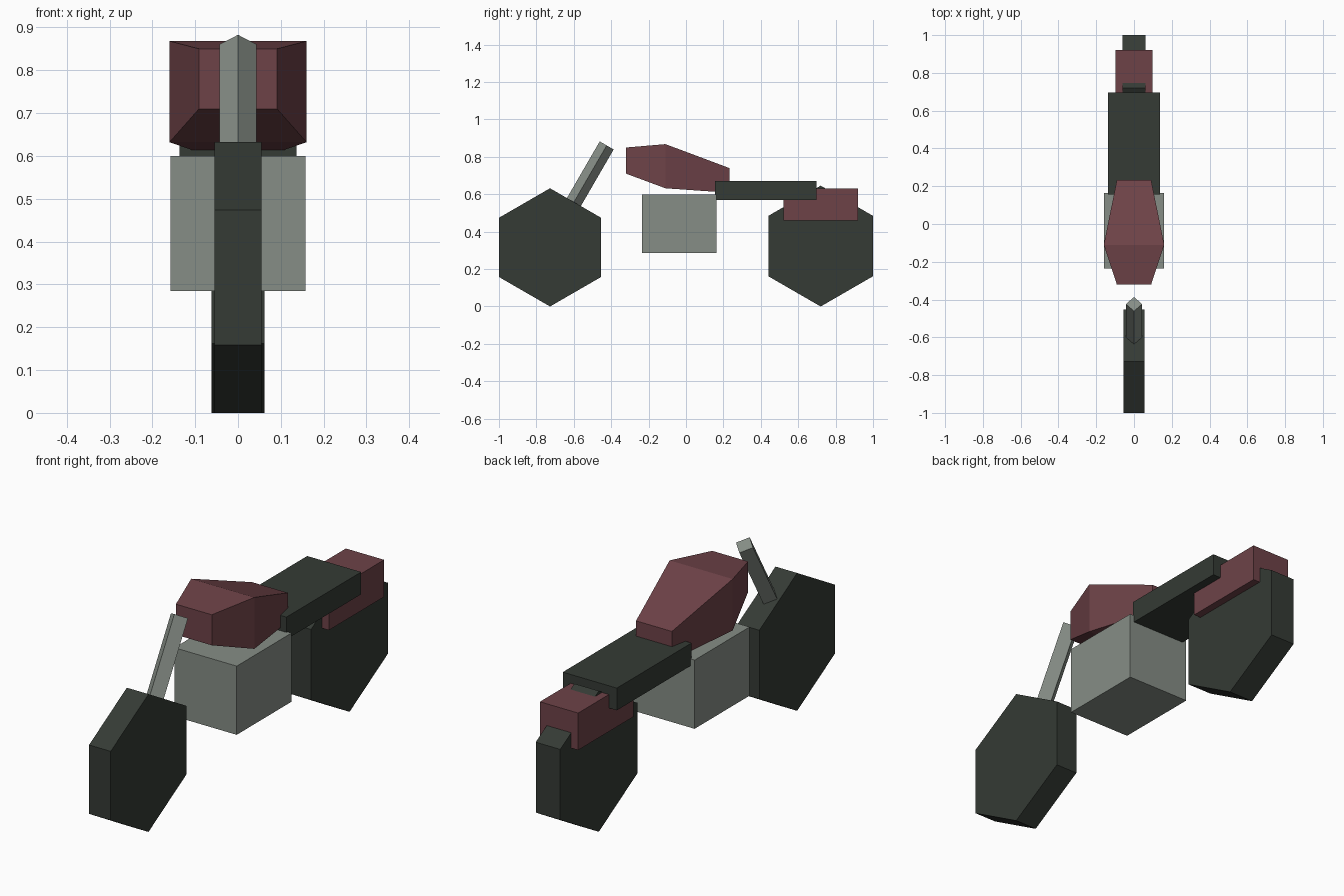
import bpy, bmesh
from math import pi
from mathutils import Matrix, Vector

cube = bpy.data.objects.get("Cube")
if cube:
    bpy.data.objects.remove(cube, do_unlink=True)


def material(name, rgb):
    m = bpy.data.materials.new(name)
    m.use_nodes = True
    m.diffuse_color = (*rgb, 1)
    m.node_tree.nodes["Principled BSDF"].inputs["Base Color"].default_value = (*rgb, 1)
    return m


dark = material("dark green black", (0.035, 0.043, 0.035))
grey = material("metal grey", (0.24, 0.27, 0.24))
red = material("dull red", (0.155, 0.055, 0.064))


def add_object(name, bm, mat):
    bmesh.ops.recalc_face_normals(bm, faces=bm.faces)
    mesh = bpy.data.meshes.new(name)
    bm.to_mesh(mesh)
    bm.free()
    mesh.materials.append(mat)
    ob = bpy.data.objects.new(name, mesh)
    bpy.context.collection.objects.link(ob)
    return ob


def box(name, half_x, y0, y1, z0, z1, mat):
    bm = bmesh.new()
    bmesh.ops.create_cube(bm, size=1)
    bmesh.ops.scale(bm, vec=(2 * half_x, y1 - y0, z1 - z0), verts=bm.verts)
    bmesh.ops.translate(bm, vec=(0, (y0 + y1) / 2, (z0 + z1) / 2), verts=bm.verts)
    return add_object(name, bm, mat)


def prism(name, sides, radius, start, end, mat, spin=0):
    """Straight bar with the given number of sides between two points."""
    start, end = Vector(start), Vector(end)
    axis = end - start
    turn = axis.to_track_quat("Z", "Y").to_matrix().to_4x4()
    bm = bmesh.new()
    bmesh.ops.create_cone(
        bm, cap_ends=True, segments=sides, radius1=radius, radius2=radius,
        depth=axis.length,
        matrix=Matrix.Translation((start + end) / 2) @ turn @ Matrix.Rotation(spin, 4, "Z"))
    return add_object(name, bm, mat)


def wheel(name, y, radius, half_width):
    # Hexagon standing on a corner
    bm = bmesh.new()
    ring = [Matrix.Rotation(i * pi / 3, 3, "X") @ Vector((0, 0, radius)) for i in range(6)]
    sides = [[bm.verts.new(p + Vector((x, y, radius))) for p in ring]
             for x in (-half_width, half_width)]
    loft(bm, sides)
    return add_object(name, bm, dark)


def loft(bm, rings):
    for a, b in zip(rings, rings[1:]):
        for i in range(len(a)):
            j = (i + 1) % len(a)
            bm.faces.new((a[i], a[j], b[j], b[i]))
    bm.faces.new(rings[0])
    bm.faces.new(rings[-1])


# Wheels
wheel("front_wheel", -0.727, 0.316, 0.055)
wheel("rear_wheel", 0.72, 0.323, 0.062)

# Engine, seat and rear fender
box("engine", 0.158, -0.235, 0.163, 0.285, 0.60, grey)
box("seat", 0.137, 0.155, 0.697, 0.568, 0.67, dark)
box("rear_fender", 0.097, 0.52, 0.92, 0.46, 0.63, red)

# Fork: square bar set on edge, rising from the front wheel
prism("fork", 4, 0.043, (0, -0.61, 0.54), (0, -0.424, 0.861), grey)

# Fuel tank: three cross-sections (y, half width, bottom, top)
tank = bmesh.new()
sections = [(-0.32, 0.091, 0.71, 0.85), (-0.11, 0.16, 0.632, 0.868), (0.232, 0.091, 0.608, 0.74)]
loft(tank, [[tank.verts.new((x, y, z)) for x, z in ((-w, lo), (w, lo), (w, hi), (-w, hi))]
            for y, w, lo, hi in sections])
add_object("fuel_tank", tank, red)
